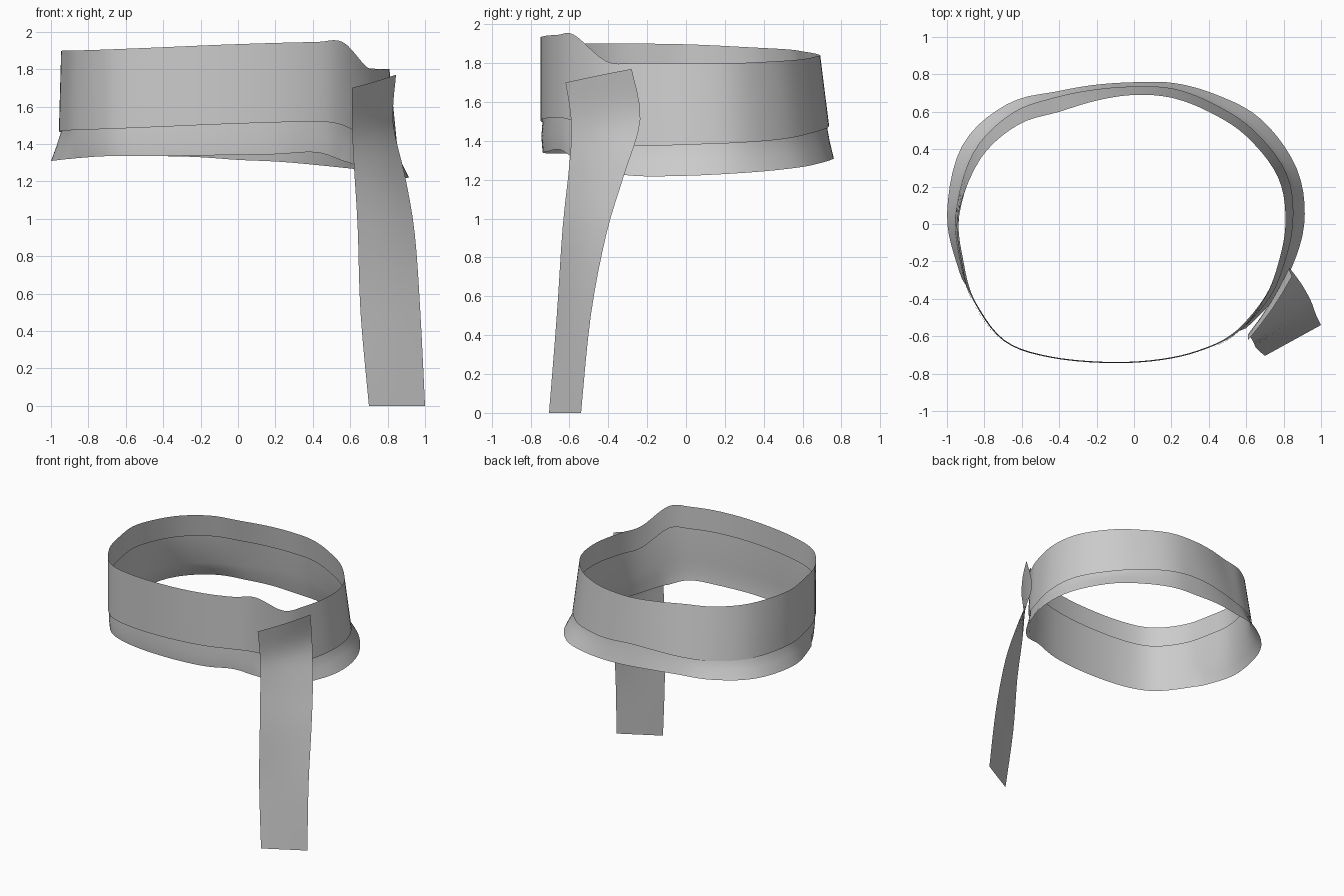
import bpy, bmesh, math
from mathutils import Vector

if "Cube" in bpy.data.objects:
    bpy.data.objects.remove(bpy.data.objects["Cube"])

cloth = bpy.data.materials.new("grey_cloth")
cloth.diffuse_color = (0.6, 0.6, 0.6, 1)
cloth.use_nodes = True
cloth.node_tree.nodes["Principled BSDF"].inputs["Base Color"].default_value = cloth.diffuse_color


def spline(pts, steps, closed):
    """Catmull-Rom resampling of points of any dimension."""
    n, out = len(pts), []
    pick = (lambda i: pts[i % n]) if closed else (lambda i: pts[max(0, min(n - 1, i))])
    for i in range(n if closed else n - 1):
        quad = list(zip(pick(i - 1), pick(i), pick(i + 1), pick(i + 2)))
        for s in range(steps):
            t = s / steps
            out.append([0.5 * (2 * b + (c - a) * t + (2 * a - 5 * b + 4 * c - d) * t * t
                               + (3 * b - a - 3 * c + d) * t ** 3) for a, b, c, d in quad])
    if not closed:
        out.append(list(pts[-1]))
    return out


def loft(name, rows, closed):
    """Sheet of quads through equally long rows of points."""
    bm = bmesh.new()
    grid = [[bm.verts.new(p) for p in row] for row in rows]
    for r0, r1 in zip(grid, grid[1:]):
        n = len(r0)
        for i in range(n if closed else n - 1):
            j = (i + 1) % n
            bm.faces.new((r1[i], r1[j], r0[j], r0[i]))
    me = bpy.data.meshes.new(name)
    bm.to_mesh(me)
    bm.free()
    me.materials.append(cloth)
    ob = bpy.data.objects.new(name, me)
    bpy.context.collection.objects.link(ob)
    bpy.context.view_layer.objects.active = ob
    ob.select_set(True)
    bpy.ops.object.shade_smooth_by_angle(angle=math.radians(40))
    ob.select_set(False)
    return ob


# Waist stations: rim x, rim y, rim z, hem z, flange z, hem flare, flange flare
stations = [
    (.81, 0, 1.80, 1.38, 1.22, .04, .10), (.77, .25, 1.80, 1.39, 1.235, .05, .11),
    (.60, .47, 1.81, 1.41, 1.26, .05, .12), (.40, .60, 1.82, 1.44, 1.285, .05, .10),
    (.20, .675, 1.835, 1.465, 1.305, .05, .08), (0, .69, 1.84, 1.485, 1.315, .045, .068),
    (-.20, .66, 1.85, 1.48, 1.33, .06, .085), (-.40, .60, 1.86, 1.465, 1.335, .08, .11),
    (-.62, .53, 1.87, 1.46, 1.335, .07, .125), (-.82, .35, 1.88, 1.46, 1.325, .05, .12),
    (-.94, .05, 1.895, 1.465, 1.31, .015, .06), (-.92, -.20, 1.90, 1.47, 1.315, .01, .03),
    (-.86, -.42, 1.90, 1.475, 1.325, 0, 0), (-.70, -.63, 1.905, 1.48, 1.335, 0, 0),
    (-.45, -.72, 1.915, 1.49, 1.335, 0, 0), (-.10, -.75, 1.93, 1.505, 1.34, 0, 0),
    (.20, -.725, 1.94, 1.515, 1.345, 0, 0), (.42, -.66, 1.945, 1.52, 1.355, 0, 0),
    (.56, -.575, 1.945, 1.50, 1.31, 0, .01), (.69, -.41, 1.81, 1.42, 1.25, .02, .04),
    (.76, -.25, 1.80, 1.375, 1.22, .03, .07)]
ring = spline(stations, 5, True)
outer, inner = [[] for _ in range(4)], [[] for _ in range(4)]
for i, (x, y, zt, zc, zb, fc, fb) in enumerate(ring):
    a, b = ring[i - 1], ring[(i + 1) % len(ring)]
    out = Vector((b[1] - a[1], a[0] - b[0], 0)).normalized()

    def at(flare, z):
        return Vector((x, y, z)) + out * flare

    for k in range(4):
        t = k / 3
        outer[k].append(at(fc * t, zt + (zc - zt) * t))
    t = 0.17 / (zt - zc)
    inner[0].append(at(fc * t - .012, zt - .17))
    inner[1].append(at(fc - .012, zc))
    inner[2].append(at((fc - .012 + fb) * .48, (zc + zb) / 2))
    inner[3].append(at(fb - (.012 if fb < .012 else 0), zb))

# Outer sash wrap, and the inner wrap that flares out below it
loft("outer_sash", outer, True)
loft("inner_sash", inner, True)

# Hanging tail: left and right edges, bowed slightly outwards
left = spline([(.61, -.62, 1.70), (.61, -.59, 1.49), (.62, -.60, 1.28), (.64, -.635, .95),
               (.655, -.665, .5), (.70, -.705, 0)], 4, False)
right = spline([(.845, -.28, 1.77), (.83, -.235, 1.51), (.895, -.32, 1.22), (.945, -.41, .92),
                (.975, -.49, .5), (1.0, -.54, 0)], 4, False)
tail = []
for l, r in zip(left, right):
    l, r = Vector(l), Vector(r)
    bow = Vector((.85, -.52, 0)) * .012 * min(1, l.z)
    tail.append([l.lerp(r, k / 4) + bow * math.sin(math.pi * k / 4) for k in range(5)])
loft("hanging_tail", tail, False)
